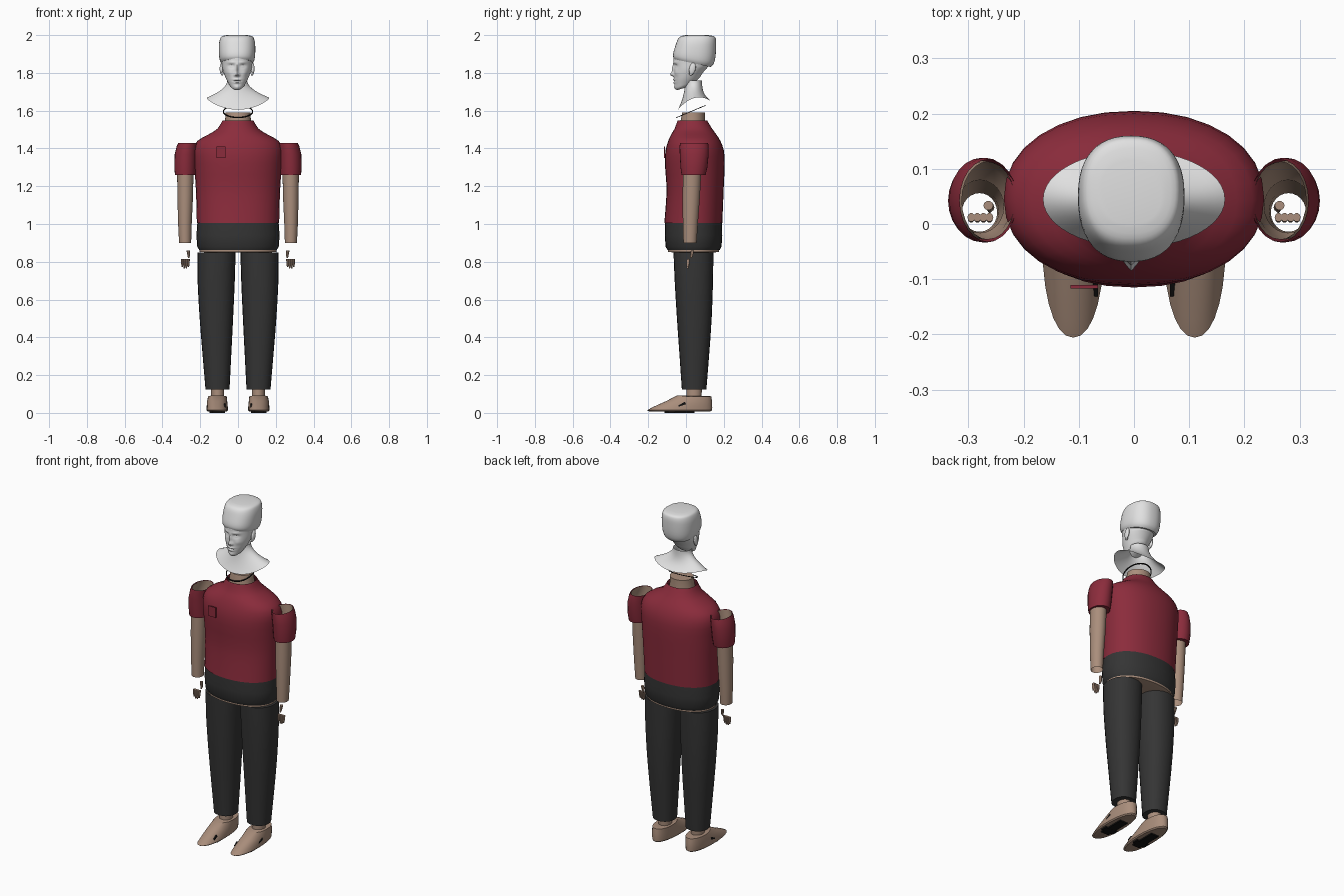
import bpy, bmesh
from math import sin, cos, pi, exp, radians, copysign
from mathutils import Matrix, Vector

cube = bpy.data.objects.get("Cube")
if cube:
    bpy.data.objects.remove(cube, do_unlink=True)


def material(name, rgb):
    m = bpy.data.materials.new(name)
    m.use_nodes = True
    color = (*rgb, 1)
    m.diffuse_color = color
    m.node_tree.nodes["Principled BSDF"].inputs["Base Color"].default_value = color
    return m


RED = material("dark red cloth", (0.26, 0.025, 0.045))
DARK = material("charcoal cloth", (0.035, 0.035, 0.035))
SKIN = material("tan skin", (0.40, 0.27, 0.20))
WHITE = material("pale grey", (0.75, 0.75, 0.75))
BLACK = material("black", (0.006, 0.006, 0.006))


def finish(bm, name, mat, angle=35, fix=True):
    if fix:
        bmesh.ops.recalc_face_normals(bm, faces=bm.faces)
    me = bpy.data.meshes.new(name)
    bm.to_mesh(me)
    bm.free()
    me.materials.append(mat)
    ob = bpy.data.objects.new(name, me)
    bpy.context.collection.objects.link(ob)
    bpy.ops.object.select_all(action="DESELECT")
    ob.select_set(True)
    bpy.context.view_layer.objects.active = ob
    bpy.ops.object.shade_smooth_by_angle(angle=radians(angle))
    return ob


def smooth_rows(rows, sub):
    """Catmull-Rom interpolation between the ring rows."""
    out = []
    for i in range(len(rows) - 1):
        quad = zip(rows[max(i - 1, 0)], rows[i], rows[i + 1], rows[min(i + 2, len(rows) - 1)])
        quad = list(quad)
        for k in range(sub):
            t = k / sub
            out.append([b + t * (c - a) / 2 + t * t * (a - 2.5 * b + 2 * c - d / 2)
                        + t ** 3 * (1.5 * (b - c) + (d - a) / 2) for a, b, c, d in quad])
    return out + [rows[-1]]


def loft(name, mat, rows, n=32, sub=1, power=1.0, caps=(False, False), warp=None, side=1):
    """Stack of rounded rings; each row is z, x0, x1, y0, y1."""
    bm = bmesh.new()
    rings = []
    for z, x0, x1, y0, y1 in smooth_rows(rows, sub):
        ring = []
        for i in range(n):
            a = 2 * pi * i / n
            c, s = (copysign(abs(v) ** power, v) for v in (cos(a), sin(a)))
            p = Vector(((x0 + x1) / 2 + c * (x1 - x0) / 2, (y0 + y1) / 2 + s * (y1 - y0) / 2, z))
            if warp:
                p = warp(p, s)
            p.x *= side
            ring.append(bm.verts.new(p))
        rings.append(ring)
    for low, high in zip(rings, rings[1:]):
        for i in range(n):
            j = (i + 1) % n
            bm.faces.new((low[i], low[j], high[j], high[i]))
    for ring, cap in ((rings[0], caps[0]), (rings[-1], caps[1])):
        if cap:
            bm.faces.new(ring)
    return finish(bm, name, mat)


def box(name, mat, center, size, rot=None):
    bm = bmesh.new()
    m = Matrix.Translation(center) @ (rot or Matrix()) @ Matrix.Diagonal((*size, 1))
    bmesh.ops.create_cube(bm, size=1, matrix=m)
    return finish(bm, name, mat)


def ball(name, mat, center, size, rot=None):
    bm = bmesh.new()
    m = Matrix.Translation(center) @ (rot or Matrix()) @ Matrix.Diagonal((*size, 1))
    bmesh.ops.create_uvsphere(bm, u_segments=20, v_segments=12, radius=1, matrix=m)
    return finish(bm, name, mat, 80)


# Shirt body with short standing collar
loft("shirt", RED, [
    (1.005, -.218, .218, -.115, .192), (1.10, -.22, .22, -.107, .196),
    (1.20, -.224, .224, -.103, .20), (1.32, -.232, .232, -.112, .205),
    (1.39, -.236, .236, -.108, .20), (1.44, -.215, .215, -.094, .182),
    (1.475, -.155, .155, -.078, .16), (1.505, -.108, .108, -.06, .138),
    (1.548, -.082, .082, -.045, .112)], sub=2, power=.92)
box("chest_pocket", RED, (-.09, -.114, 1.38), (.05, .006, .06))

# Hips, closed underneath by skin
loft("hips", DARK, [
    (.862, -.205, .205, -.098, .178), (.88, -.216, .216, -.108, .188),
    (.94, -.22, .22, -.112, .192), (1.01, -.215, .215, -.11, .19)], power=.92, caps=(False, True))
loft("hip_underside", SKIN, [
    (.848, -.16, .16, -.06, .14), (.853, -.203, .203, -.096, .176),
    (.866, -.203, .203, -.096, .176)], power=.92, caps=(True, True))

# Neck and the loose tilted ring above it
loft("neck", SKIN, [(1.49, -.08, .08, -.035, .105), (1.55, -.068, .068, -.028, .10),
                    (1.59, -.066, .066, -.02, .10)], caps=(False, True))
tilt = lambda p, s: Vector((p.x, p.y, p.z + .42 * (p.y - .025)))
loft("neck_ring", BLACK, [(1.593, -.08, .08, -.053, .103), (1.597, -.08, .08, -.053, .103),
                          (1.597, -.075, .075, -.048, .098), (1.593, -.075, .075, -.048, .098),
                          (1.593, -.08, .08, -.053, .103)], warp=tilt)


# Limbs, one pass per side
def foot_point(p, s):
    if p.y < 0:
        p.z -= .004 * s * (p.z - .01) / .08
    return p


for side, label in ((1, "left"), (-1, "right")):
    loft(label + "_sleeve", RED, [
        (1.26, .224, .334, -.024, .104), (1.30, .221, .337, -.029, .113),
        (1.37, .217, .335, -.033, .12), (1.41, .214, .325, -.034, .12),
        (1.43, .212, .316, -.032, .117)], n=24, side=side)
    loft(label + "_sleeve_lining", SKIN, [
        (1.262, .236, .322, -.016, .08), (1.30, .225, .332, -.024, .108),
        (1.37, .221, .33, -.028, .115), (1.428, .216, .312, -.028, .113)], n=24, side=side)
    loft(label + "_sleeve_hem", RED, [(1.26, .224, .334, -.024, .104),
                                      (1.262, .236, .322, -.016, .08)], n=24, side=side)
    loft(label + "_forearm", SKIN, [
        (.90, .248, .312, -.014, .056), (1.0, .245, .317, -.017, .063),
        (1.15, .238, .321, -.018, .074), (1.265, .236, .322, -.016, .08)], n=24, side=side)

    # Loose finger segments
    for i in range(4):
        x = .262 + .011 * i
        drop = .008 * (i in (1, 2))
        loft(f"{label}_finger_{i + 1}", SKIN, [
            (.772 - drop, x - .003, x + .003, .004, .012),
            (.79 - drop, x - .006, x + .006, .002, .018),
            (.815, x - .007, x + .007, .004, .02)], n=10, side=side, caps=(True, True))
    loft(label + "_thumb", SKIN, [
        (.82, .258, .265, .02, .03), (.835, .253, .268, .022, .038),
        (.86, .255, .273, .025, .042)], n=10, side=side, caps=(True, True))

    # Trouser leg, ankle, foot
    loft(label + "_trouser_leg", DARK, [
        (.125, .045, .172, -.022, .108), (.30, .036, .187, -.034, .122),
        (.50, .026, .203, -.048, .136), (.70, .017, .214, -.06, .143),
        (.85, .013, .214, -.066, .145)], n=24, sub=2, power=.9, side=side, caps=(True, True))
    loft(label + "_ankle", SKIN, [
        (.085, .073, .142, .002, .082), (.135, .073, .142, .002, .085)], n=20, side=side)
    loft(label + "_foot", SKIN, [
        (.008, .06, .16, -.195, .13), (.014, .054, .166, -.206, .138),
        (.03, .054, .166, -.175, .139), (.06, .057, .164, -.105, .138),
        (.088, .06, .158, -.048, .134)], n=28, power=.93, side=side,
        caps=(True, True), warp=foot_point)

    # Black sole and shoe patches
    box(label + "_sole", BLACK, (side * .11, -.035, .005), (.05, .16, .009))
    box(label + "_sole_bar", BLACK, (side * .11, -.075, .004), (.08, .035, .008))
    turn = Matrix.Rotation(radians(30), 4, "X")
    box(label + "_outer_patch", BLACK, (side * .161, -.02, .043), (.008, .04, .014), turn)
    box(label + "_inner_patch", BLACK, (side * .070, -.115, .036), (.009, .03, .012), turn)

# Bust base: flared open collar under the head
MID = -.005


def flare(p, s):
    t = p.z
    rim = 1.6275 + .0225 * s + .04 * (1 - s * s)
    return Vector((p.x, p.y, 1.76 + (rim - 1.76) * t))


bust_rows = []
for k in range(13):
    t = k / 12
    half = .053 + .112 * t * t
    bust_rows.append((t, MID * (1 - t) - half, MID * (1 - t) + half,
                      -.004 - .039 * t * t, .085 + .048 * t ** 3))
loft("bust_base", WHITE, bust_rows, n=48, warp=flare)

# Face relief: offset x, height, x spread, z spread, amount forward
RELIEF = [(0, 1.795, .010, .010, .017), (.011, 1.79, .006, .006, .006),
          (0, 1.82, .007, .024, .011), (.03, 1.836, .016, .010, -.010),
          (.03, 1.855, .020, .007, .004), (.03, 1.834, .010, .005, .006),
          (0, 1.767, .019, .005, .006), (0, 1.752, .016, .005, .006),
          (0, 1.759, .020, .002, -.003), (0, 1.728, .016, .010, .004),
          (.042, 1.80, .015, .015, .004)]


def face(p, s):
    if s < 0:
        for cx, cz, sx, sz, amount in RELIEF:
            for c in {cx, -cx}:
                p.y -= amount * min(1, -2 * s) * exp(
                    -((p.x - MID - c) / sx) ** 2 - ((p.z - cz) / sz) ** 2)
    p.z += .3 * (p.y + .05) * max(0, min(1, (1.83 - p.z) / .1))
    return p


def centred(rows):
    return [(z, MID - w, MID + w, y0, y1) for z, w, y0, y1 in rows]


loft("head", WHITE, centred([
    (1.708, .018, -.048, .0), (1.718, .036, -.056, .04), (1.74, .050, -.060, .07),
    (1.77, .063, -.063, .085), (1.81, .075, -.064, .105), (1.85, .081, -.065, .125),
    (1.89, .085, -.064, .14), (1.93, .08, -.05, .14)]),
    n=96, sub=9, caps=(True, True), warp=face)


# Flat-topped hair, lower at the back
def hairline(p, s):
    p.z -= .22 * (p.y + .06) * max(0, min(1, (1.95 - p.z) / .08))
    return p


loft("hair", WHITE, centred([
    (1.872, .082, -.062, .13), (1.885, .091, -.068, .146), (1.91, .096, -.066, .156),
    (1.95, .096, -.054, .16), (1.98, .09, -.042, .158), (1.994, .08, -.026, .148),
    (2.0, .055, -.0, .115)]), n=48, sub=3, power=.85, caps=(True, True), warp=hairline)

# Ears
for side, label in ((1, "left"), (-1, "right")):
    lean = Matrix.Rotation(radians(-12), 4, "X")
    ball(label + "_ear", WHITE, (MID + side * .083, .034, 1.822), (.009, .017, .032), lean)
    ball(label + "_ear_lobe", WHITE, (MID + side * .079, .026, 1.797), (.007, .010, .012))
